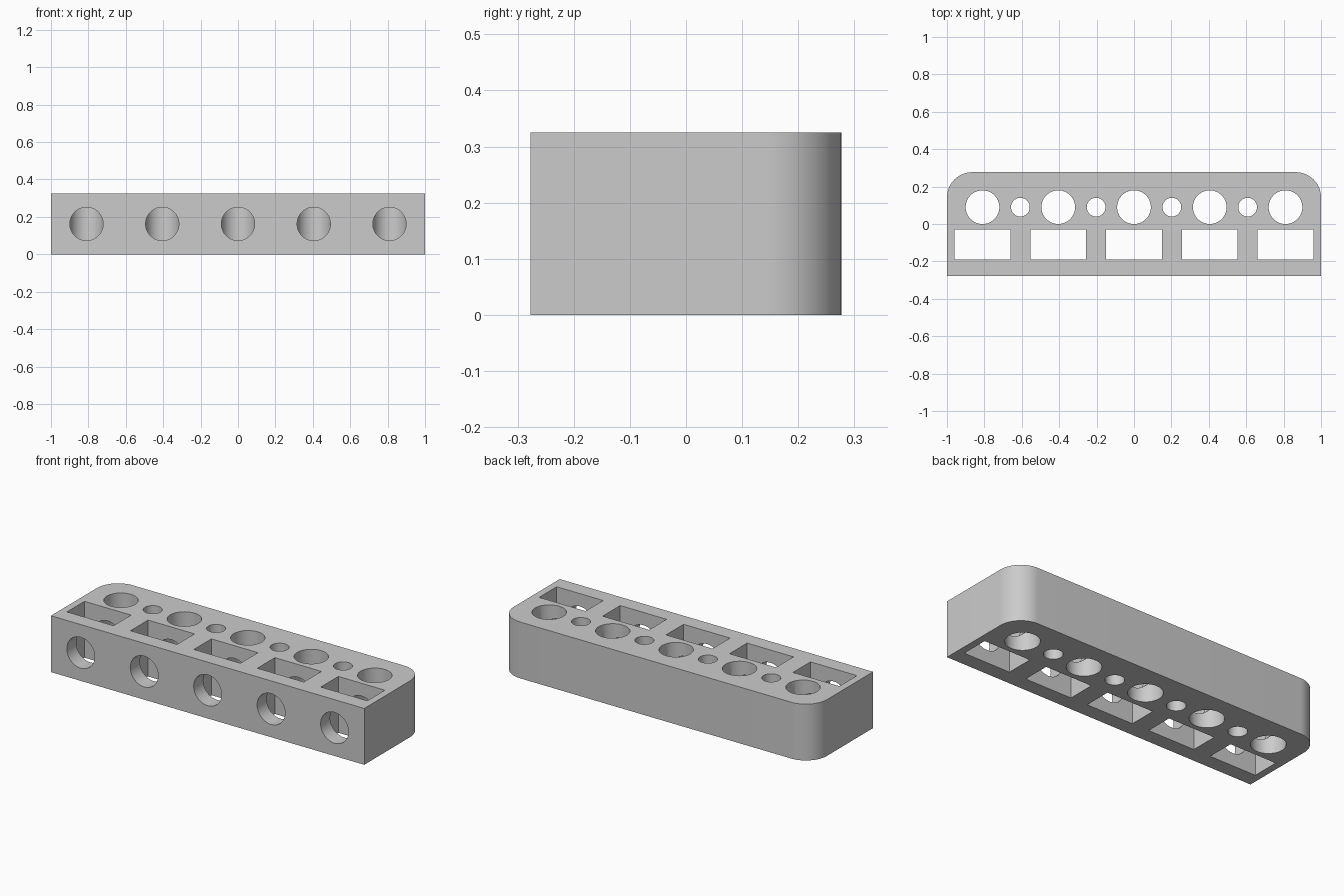
import bpy, bmesh, math
from mathutils import Matrix, Vector

cube = bpy.data.objects.get("Cube")
if cube:
    bpy.data.objects.remove(cube, do_unlink=True)

HALF_Y, HEIGHT, CORNER = 0.277, 0.325, 0.135
PITCH = 0.405
HOLE_Y, HOLE_R = 0.09, 0.09
columns = [PITCH * i for i in range(-2, 3)]

grey = bpy.data.materials.new("light grey")
grey.use_nodes = True
colour = (0.6, 0.6, 0.6, 1)
grey.diffuse_color = colour
grey.node_tree.nodes["Principled BSDF"].inputs["Base Color"].default_value = colour


def make_object(name, bm):
    bmesh.ops.recalc_face_normals(bm, faces=bm.faces)
    mesh = bpy.data.meshes.new(name)
    bm.to_mesh(mesh)
    bm.free()
    mesh.materials.append(grey)
    obj = bpy.data.objects.new(name, mesh)
    bpy.context.collection.objects.link(obj)
    return obj


def add_cylinder(bm, centre, radius, depth, rotation=Matrix()):
    bmesh.ops.create_cone(bm, cap_ends=True, segments=64, radius1=radius,
                          radius2=radius, depth=depth,
                          matrix=Matrix.Translation(centre) @ rotation)


# Block: outline with two rounded rear corners, extruded upwards
outline = [(-1, -HALF_Y), (1, -HALF_Y)]
for side, start in ((1, 0), (-1, 90)):
    for step in range(17):
        a = math.radians(start + 90 * step / 16)
        outline.append((side * (1 - CORNER) + CORNER * math.cos(a),
                        HALF_Y - CORNER + CORNER * math.sin(a)))
bm = bmesh.new()
base = bm.faces.new([bm.verts.new((x, y, 0)) for x, y in outline])
top = bmesh.ops.extrude_face_region(bm, geom=[base])["geom"]
bmesh.ops.translate(bm, vec=(0, 0, HEIGHT),
                    verts=[v for v in top if isinstance(v, bmesh.types.BMVert)])
block = make_object("holder_block", bm)

# Vertical cutters: large holes, small holes between them, rectangular slots
bm = bmesh.new()
for x in columns:
    add_cylinder(bm, Vector((x, HOLE_Y, HEIGHT / 2)), HOLE_R, 1)
    bmesh.ops.create_cube(bm, size=1, matrix=Matrix.Translation((x, -0.11, HEIGHT / 2))
                          @ Matrix.Diagonal((0.297, 0.16, 1, 1)))
for x in columns[:-1]:
    add_cylinder(bm, Vector((x + PITCH / 2, HOLE_Y, HEIGHT / 2)), 0.05, 1)
vertical = make_object("vertical_cutter", bm)

# Front cutters: round holes that run through the slots into the large holes
bm = bmesh.new()
for x in columns:
    add_cylinder(bm, Vector((x, HOLE_Y - 0.25, HEIGHT / 2)), HOLE_R - 0.001, 0.5,
                 Matrix.Rotation(math.pi / 2, 4, "X"))
front = make_object("front_cutter", bm)

# Cut the block and shade the round walls smooth
bpy.ops.object.select_all(action="DESELECT")
bpy.context.view_layer.objects.active = block
block.select_set(True)
for cutter in (vertical, front):
    cutter.hide_render = True
    mod = block.modifiers.new(cutter.name, "BOOLEAN")
    mod.operation = "DIFFERENCE"
    mod.solver = "EXACT"
    mod.object = cutter
    bpy.ops.object.modifier_apply(modifier=mod.name)
    bpy.data.objects.remove(cutter, do_unlink=True)
bpy.ops.object.shade_smooth_by_angle(angle=math.radians(30))
